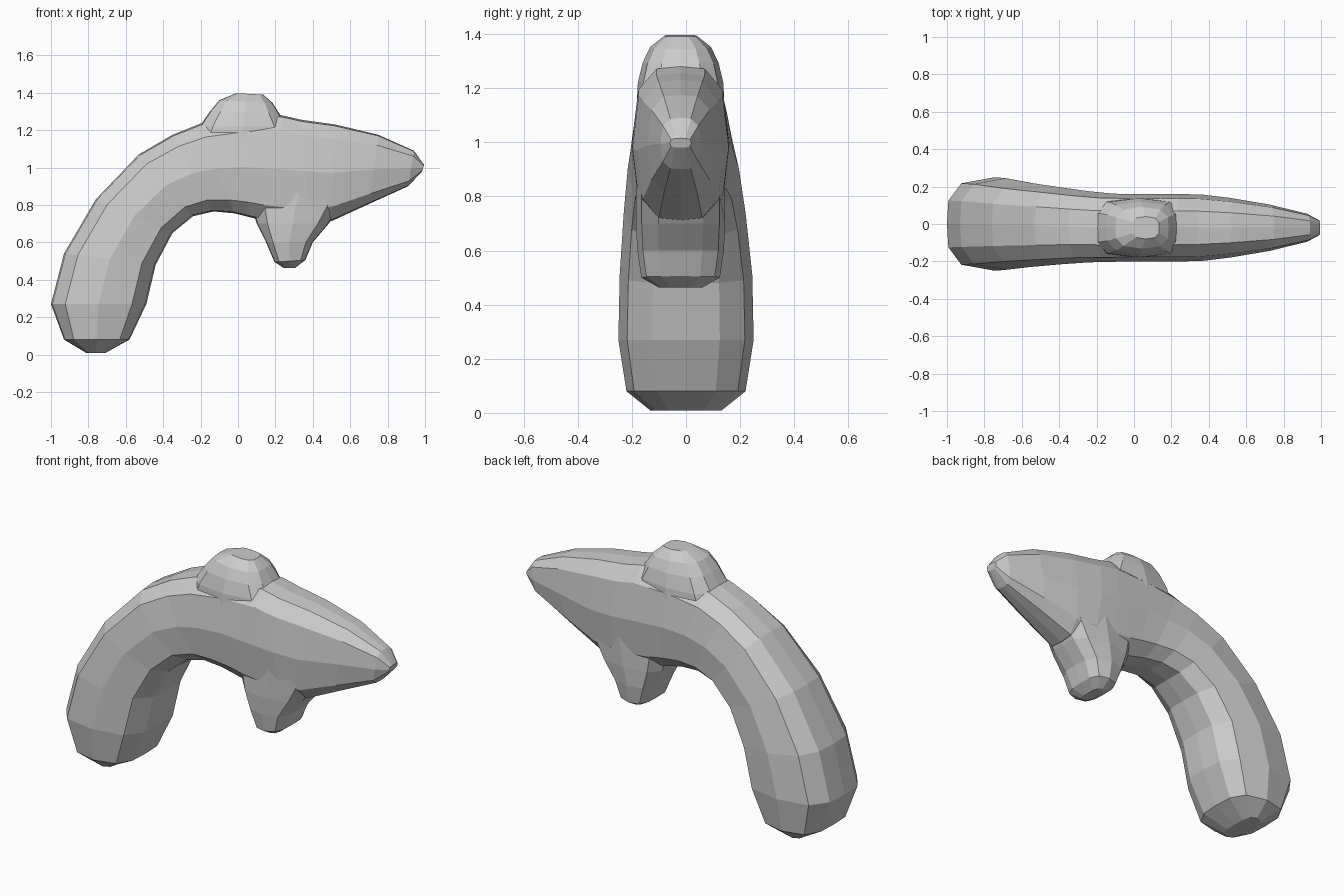
import bpy, bmesh
from mathutils import Vector

# Rounded-box cross-section: (fraction across y, fraction from inner to outer side)
PROFILE = [(0, 1), (.5, .97), (.87, .7), (1, 0), (.87, -.7), (.5, -.97),
           (0, -1), (-.5, -.97), (-.87, -.7), (-1, 0), (-.87, .7), (-.5, .97)]


def loft(name, sections):
    """Each section: outer x, z, inner x, z, half width, y centre."""
    bm = bmesh.new()
    rings = []
    for ox, oz, ix, iz, hw, yc in sections:
        outer, inner = Vector((ox, yc, oz)), Vector((ix, yc, iz))
        mid, half = (outer + inner) / 2, (outer - inner) / 2
        rings.append([bm.verts.new(mid + half * d + Vector((0, hw * w, 0)))
                      for w, d in PROFILE])
    n = len(PROFILE)
    for a, b in zip(rings, rings[1:]):
        for i in range(n):
            j = (i + 1) % n
            bm.faces.new((a[i], a[j], b[j], b[i]))
    bm.faces.new(rings[0])
    bm.faces.new(rings[-1])
    bmesh.ops.recalc_face_normals(bm, faces=bm.faces[:])
    mesh = bpy.data.meshes.new(name)
    bm.to_mesh(mesh)
    bm.free()
    obj = bpy.data.objects.new(name, mesh)
    bpy.context.collection.objects.link(obj)
    return obj


# Curved grip flowing into the tapered nose
body = loft("curved_body", [
    (-.81, .008, -.71, .008, .13, 0),
    (-.93, .08, -.58, .08, .22, 0),
    (-1.0, .27, -.49, .27, .25, 0),
    (-.93, .54, -.44, .48, .245, 0),
    (-.76, .83, -.35, .65, .225, -.005),
    (-.53, 1.07, -.24, .74, .205, -.01),
    (-.35, 1.175, -.13, .765, .19, -.015),
    (-.2, 1.235, -.02, .755, .182, -.02),
    (.02, 1.27, .06, .735, .18, -.02),
    (.14, 1.275, .14, .715, .18, -.02),
    (.23, 1.28, .25, .70, .18, -.02),
    (.34, 1.255, .38, .705, .178, -.02),
    (.52, 1.23, .5, .713, .16, -.02),
    (.75, 1.175, .70, .805, .124, -.02),
    (.94, 1.09, .91, .90, .075, -.02),
    (.995, 1.015, .985, .98, .04, -.02)])

# Rounded bump on top
bump = loft("top_bump", [
    (-.26, 1.08, .29, 1.08, .165, -.02),
    (-.205, 1.22, .265, 1.22, .158, -.02),
    (-.15, 1.30, .22, 1.29, .14, -.02),
    (-.10, 1.36, .185, 1.345, .112, -.02),
    (-.01, 1.397, .135, 1.39, .06, -.02)])

# Stub hanging below the body
stub = loft("lower_stub", [
    (.04, .90, .62, .90, .165, -.02),
    (.10, .70, .485, .70, .165, -.02),
    (.15, .60, .40, .60, .16, -.02),
    (.195, .495, .36, .505, .145, -.02),
    (.245, .463, .305, .463, .08, -.02)])

# Fuse everything into one skin
bpy.context.view_layer.objects.active = body
for part in (bump, stub):
    mod = body.modifiers.new("fuse", 'BOOLEAN')
    mod.operation = 'UNION'
    mod.solver = 'EXACT'
    mod.object = part
    bpy.ops.object.modifier_apply(modifier=mod.name)
    bpy.data.objects.remove(part, do_unlink=True)
